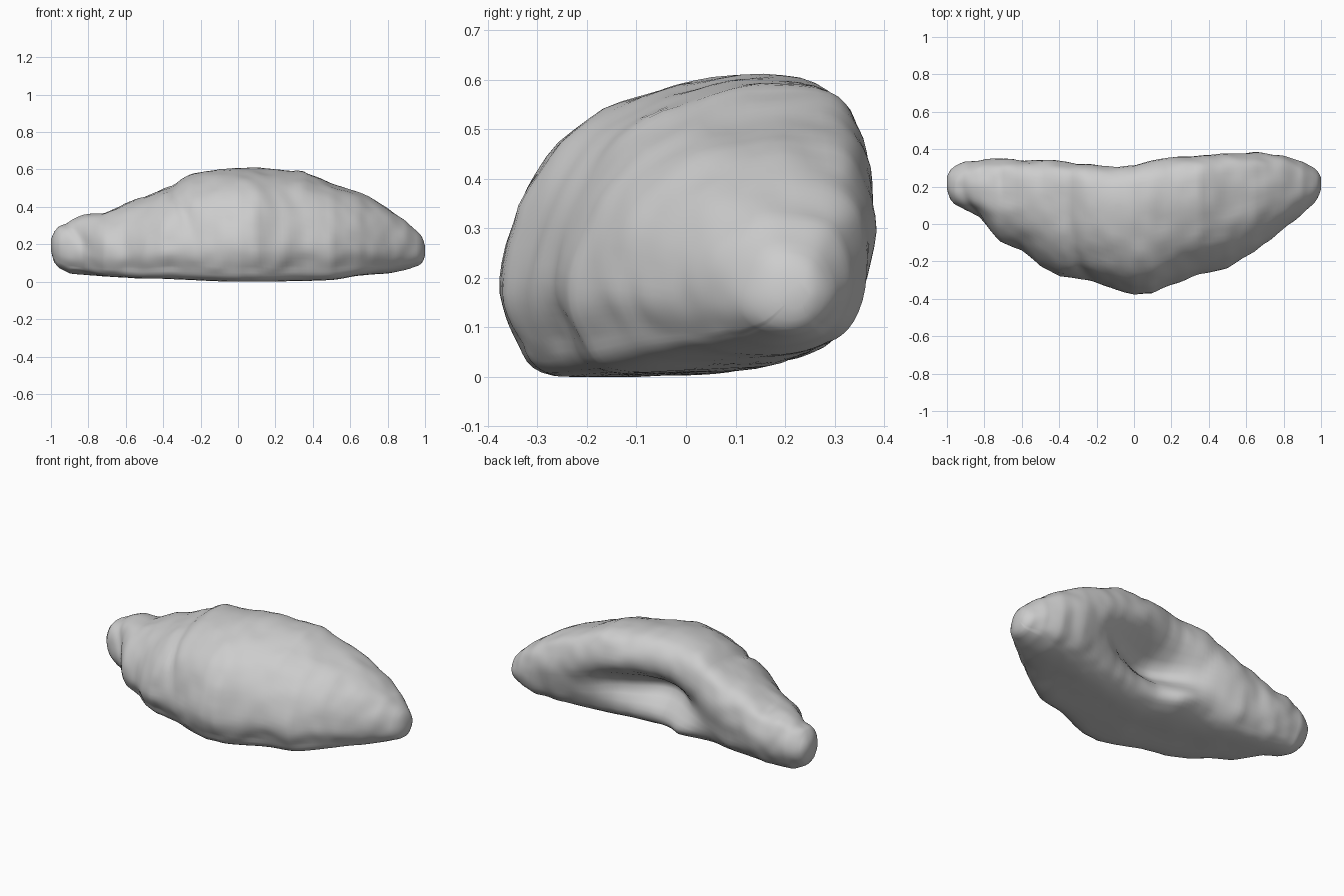
import bpy, bmesh, math
from mathutils import Vector, noise

if "Cube" in bpy.data.objects:
    bpy.data.objects.remove(bpy.data.objects["Cube"])

# Stations along the roll: x, front y, back y, bottom z, top z
STATIONS = [
    (-1.0, .19, .25, .165, .225), (-.985, .14, .28, .11, .265), (-.96, .11, .295, .08, .295),
    (-.9, .075, .325, .05, .335), (-.83, .04, .335, .045, .355), (-.72, -.09, .345, .03, .36),
    (-.6, -.14, .34, .025, .42), (-.5, -.22, .345, .02, .45), (-.4, -.275, .34, .02, .50),
    (-.25, -.295, .335, .015, .58), (-.1, -.35, .32, .008, .605), (0, -.375, .33, .003, .61),
    (.1, -.37, .355, .003, .607), (.2, -.325, .37, .005, .60), (.35, -.265, .375, .01, .59),
    (.5, -.235, .38, .015, .53), (.65, -.145, .38, .035, .48), (.8, -.025, .365, .05, .39),
    (.9, .06, .335, .07, .325), (.965, .12, .295, .09, .265), (.987, .15, .275, .105, .24),
    (1.0, .19, .25, .14, .19)]
# Unit cross-section (front to back, bottom to top)
PROFILE = [(0, .32), (.045, .12), (.14, 0), (.45, 0), (.74, .03), (.91, .18), (1, .52),
           (.965, .84), (.84, .985), (.55, .98), (.28, .87), (.09, .64)]
RINGS, SIDES = 110, 64


def spline(p0, p1, p2, p3, t):
    return [.5 * (2 * b + (c - a) * t + (2 * a - 5 * b + 4 * c - d) * t * t
                  + (3 * b - a - 3 * c + d) * t ** 3) for a, b, c, d in zip(p0, p1, p2, p3)]


def station(x):
    for a, b in zip(STATIONS, STATIONS[1:]):
        if x <= b[0]:
            t = (x - a[0]) / (b[0] - a[0])
            return [p + (q - p) * t for p, q in zip(a[1:], b[1:])]
    return STATIONS[-1][1:]


def bell(d, width):
    return math.exp(-(d / width) ** 2)


def clamp(v):
    return max(0, min(1, v))


def section(k):
    n = len(PROFILE)
    f = k * n / SIDES
    i = int(f)
    return spline(*[PROFILE[(i + j) % n] for j in (-1, 0, 1, 2)], f - i)


def point(x, k):
    y0, y1, z0, z1 = station(x)
    u, w = section(k)
    # Round the section towards the tips
    d = Vector((u - .5, w - .5))
    r = Vector((.5, .5)) + d.normalized() * .53
    mix = clamp((abs(x) - .55) / .4) * .85
    u, w = u + (r.x - u) * mix, w + (r.y - w) * mix
    y, z = y0 + (y1 - y0) * u, z0 + (z1 - z0) * w
    # Hollow folded into the back, and the recessed lip under it
    back = clamp((u - .45) / .45)
    y -= back * .21 * bell(x - .07, .30) * bell(w - .43, .18)
    y -= back * .06 * bell(x - .22, .32) * clamp((.6 - w) / .4)
    # Rounded lobe of the inner fold under the hollow
    y += back * .055 * bell(x + .14, .1) * bell(w - .1, .14)
    # Layer seams on the front and shoulders
    out = Vector((0, u - .5, w - .5)).normalized()
    amount = 0
    for sx, depth in ((-.28, .016), (-.84, .012)):
        amount -= depth * bell(x - sx + .18 * (w - .6), .03) * clamp((w - .3) / .3) * (1 - .6 * back)
    # Uneven baked surface
    p = Vector((x, y, z))
    amount += (.010 * noise.noise(p * 6) + .006 * noise.noise(p * 13)) * (1 if w > .08 else .3)
    p += out * amount
    p.z = max(p.z, 0)
    return p


bm = bmesh.new()
rings = []
for i in range(RINGS + 1):
    x = -math.cos(math.pi * i / RINGS) * .55 + (-1 + 2 * i / RINGS) * .45
    rings.append([bm.verts.new(point(x, k)) for k in range(SIDES)])
for a, b in zip(rings, rings[1:]):
    for k in range(SIDES):
        m = (k + 1) % SIDES
        bm.faces.new((a[k], a[m], b[m], b[k]))
for ring in (rings[0], rings[-1]):
    bm.faces.new(ring)
bmesh.ops.recalc_face_normals(bm, faces=bm.faces)

mesh = bpy.data.meshes.new("pastry_roll")
bm.to_mesh(mesh)
bm.free()
roll = bpy.data.objects.new("pastry_roll", mesh)
bpy.context.collection.objects.link(roll)
grey = bpy.data.materials.new("plain grey")
grey.diffuse_color = (.61, .61, .61, 1)
grey.use_nodes = True
grey.node_tree.nodes["Principled BSDF"].inputs["Base Color"].default_value = grey.diffuse_color
mesh.materials.append(grey)

bpy.context.view_layer.objects.active = roll
roll.select_set(True)
bpy.ops.object.shade_smooth_by_angle(angle=math.radians(60))
